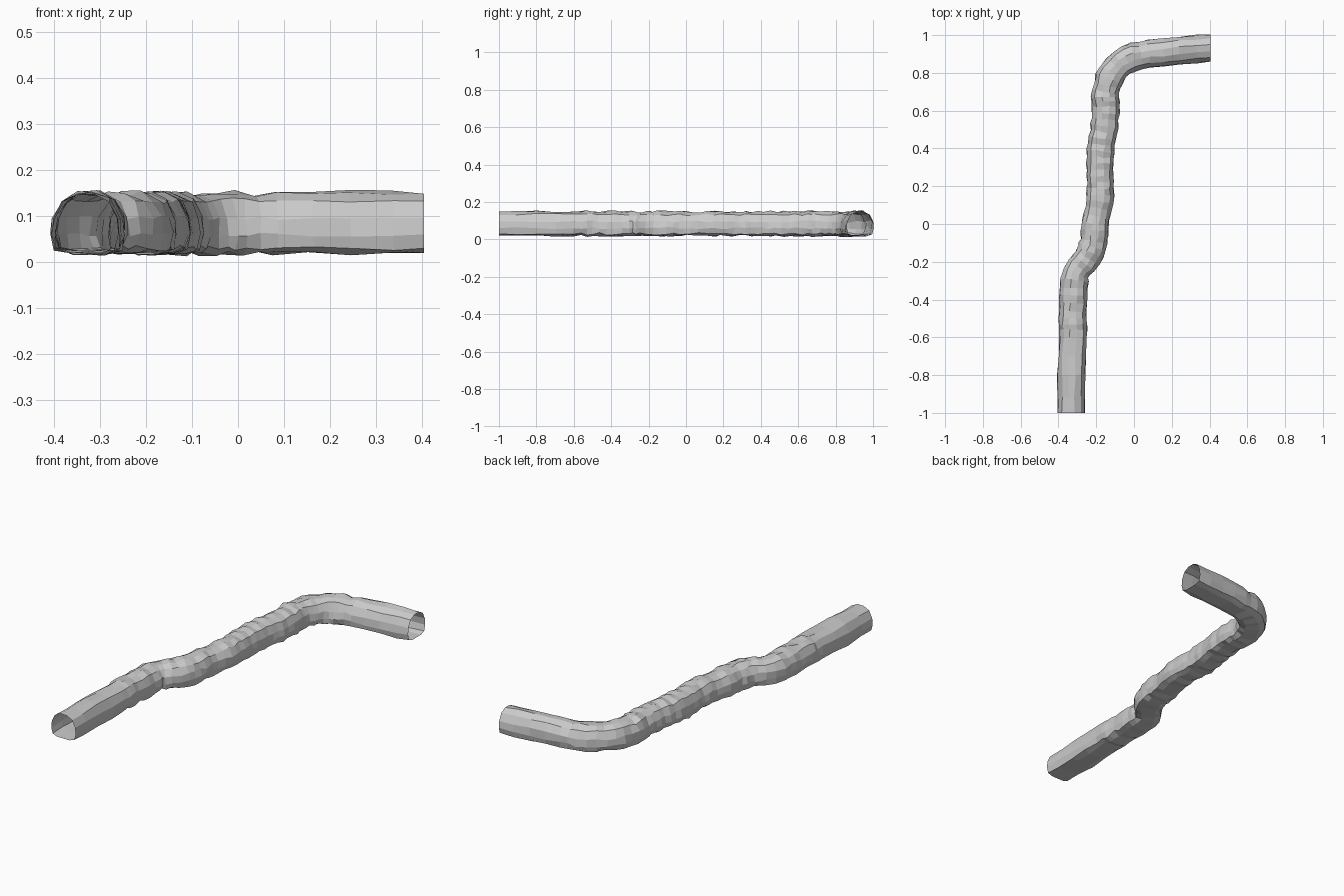
import bpy, bmesh, random
from mathutils import Vector

if "Cube" in bpy.data.objects:
    bpy.data.objects.remove(bpy.data.objects["Cube"])

random.seed(7)

# Centre line of the tunnel in plan view
path = [(-.332, -1), (-.33, -.8), (-.322, -.6), (-.324, -.5), (-.318, -.38), (-.308, -.26),
        (-.245, -.18), (-.213, -.09), (-.205, 0), (-.18, .12), (-.178, .22),
        (-.18, .32), (-.172, .42), (-.155, .52), (-.148, .62), (-.15, .70),
        (-.115, .80), (-.035, .872), (.08, .9), (.24, .918), (.404, .932)]
path = [Vector((x, y, 0)) for x, y in path]

# Arched cross-section: sideways offset, height
section = [(-.036, .02), (-.064, .03), (-.072, .06), (-.069, .095), (-.051, .132), (-.018, .148),
           (.018, .148), (.051, .132), (.069, .095), (.072, .06), (.064, .03), (.036, .02)]


def spline(i, t):
    """Smooth point on segment i of the path."""
    a, b, c, d = (path[max(0, min(len(path) - 1, i + k))] for k in (-1, 0, 1, 2))
    return b + .5 * t * (c - a + t * (2 * a - 5 * b + 4 * c - d + t * (3 * (b - c) + d - a)))


# Sample the centre line, with long smooth end pieces
centres = []
for i in range(len(path) - 1):
    n = 2 if i in (0, 1, 18, 19) else 3
    centres += [spline(i, k / n) for k in range(n)]
centres.append(path[-1])

# Rough rings skinned into an open tube
bm = bmesh.new()
rings = []
last = len(centres) - 1
for i, c in enumerate(centres):
    if i == 0:
        tangent = Vector((0, 1, 0))
    elif i == last:
        tangent = Vector((1, 0, 0))
    else:
        tangent = (centres[i + 1] - centres[i - 1]).normalized()
    side = Vector((tangent.y, -tangent.x, 0))
    rough = 0 if i in (0, last) else 1
    swell = 1 + rough * random.uniform(-.03, .05)
    ring = []
    for u, z in section:
        p = c + side * (u * swell + rough * random.uniform(-.004, .004))
        p += tangent * rough * random.uniform(-.004, .004)
        p.z = .084 + (z - .084) * swell + rough * random.uniform(-.005, .006)
        p.z = max(p.z, .002)
        ring.append(bm.verts.new(p))
    rings.append(ring)
m = len(section)
for a, b in zip(rings, rings[1:]):
    for j in range(m):
        k = (j + 1) % m
        bm.faces.new((a[j], b[j], b[k], a[k]))
bmesh.ops.recalc_face_normals(bm, faces=bm.faces)

mesh = bpy.data.meshes.new("tunnel")
bm.to_mesh(mesh)
bm.free()
tunnel = bpy.data.objects.new("tunnel", mesh)
bpy.context.collection.objects.link(tunnel)
